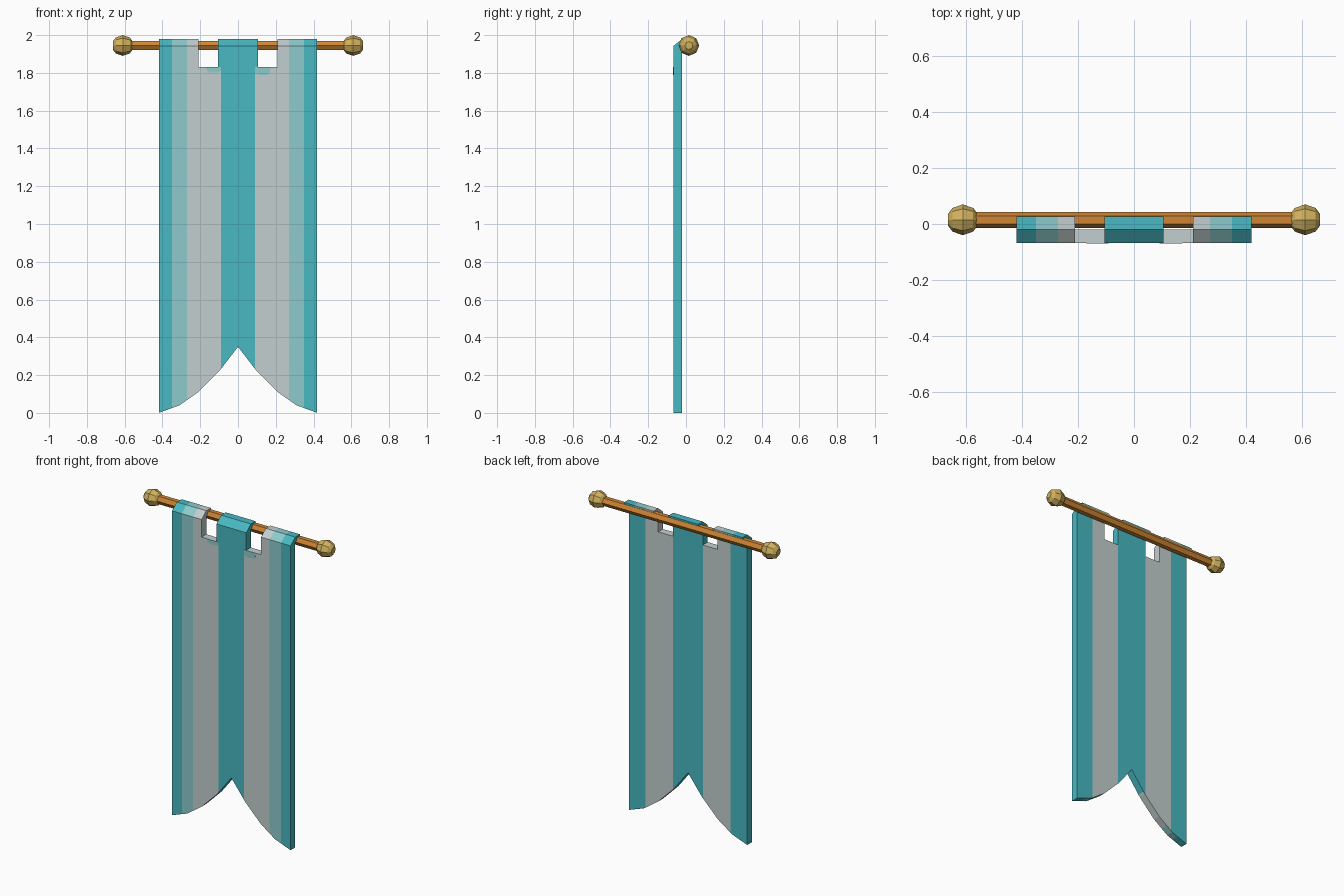
import bpy, bmesh, math
from mathutils import Matrix, Vector

if "Cube" in bpy.data.objects:
    bpy.data.objects.remove(bpy.data.objects["Cube"])


def material(name, rgb):
    m = bpy.data.materials.new(name)
    m.diffuse_color = (*rgb, 1)
    m.use_nodes = True
    m.node_tree.nodes["Principled BSDF"].inputs["Base Color"].default_value = m.diffuse_color
    return m


TEAL = material("teal cloth", (0.065, 0.48, 0.54))
PALE = material("pale teal cloth", (0.27, 0.60, 0.61))
GREY = material("light grey cloth", (0.55, 0.62, 0.62))
WOOD = material("orange wood", (0.62, 0.24, 0.035))
GOLD = material("gold", (0.64, 0.44, 0.11))

ROD_Y, ROD_Z = 0.015, 1.945
FRONT, BACK, NOTCH = -0.067, -0.02, 1.83


def finish(bm, name, mats):
    bmesh.ops.remove_doubles(bm, verts=bm.verts, dist=1e-5)
    bmesh.ops.recalc_face_normals(bm, faces=bm.faces)
    me = bpy.data.meshes.new(name)
    bm.to_mesh(me)
    bm.free()
    for m in mats:
        me.materials.append(m)
    ob = bpy.data.objects.new(name, me)
    bpy.context.collection.objects.link(ob)
    return ob


def lathe_x(name, profile, sides, mat, x=0):
    """Solid of revolution about the rod axis; profile is (offset, radius)."""
    bm = bmesh.new()
    rings = []
    for dx, r in profile:
        rings.append([bm.verts.new((x + dx,
                                    ROD_Y + r * math.cos(2 * math.pi * i / sides),
                                    ROD_Z + r * math.sin(2 * math.pi * i / sides)))
                      for i in range(sides)])
    for a, b in zip(rings, rings[1:]):
        for i in range(sides):
            j = (i + 1) % sides
            bm.faces.new((a[i], a[j], b[j], b[i]))
    bm.faces.new(rings[0])
    bm.faces.new(rings[-1])
    return finish(bm, name, [mat])


# Rod and end knobs
lathe_x("rod", [(-0.6, 0.0285), (0.6, 0.0285)], 6, WOOD)
knob = [(-0.053, 0.021), (-0.037, 0.042), (0, 0.055), (0.037, 0.042), (0.053, 0.021)]
for side, x in (("left", -0.61), ("right", 0.61)):
    lathe_x(side + "_knob", knob, 8, GOLD, x)

# Banner: striped columns, swallow-tail hem, three tabs folded over the rod
HEM = [(0, 0.35), (0.10, 0.22), (0.21, 0.11), (0.31, 0.04), (0.42, 0.0)]
half = [0.09, 0.10, 0.105, 0.21, 0.27, 0.30, 0.31, 0.35, 0.418]
columns = [-x for x in reversed(half)] + [0] + half


def hem(x):
    x = abs(x)
    for (x0, z0), (x1, z1) in zip(HEM, HEM[1:]):
        if x <= x1:
            return z0 + (z1 - z0) * (x - x0) / (x1 - x0)
    return 0


def stripe(x, tab=False, back=False):
    x = abs(x)
    if x < (0.105 if tab or back else 0.09):
        return 0
    if x < (0.30 if back else 0.27):
        return 2
    return 1 if x < 0.35 and not back else 0


TAB = [(FRONT, NOTCH), (FRONT, 1.942), (BACK, 1.98), (0.027, 1.98),
       (0.027, 1.962), (BACK, 1.945), (BACK, NOTCH)]
bm = bmesh.new()


def face(points, colour):
    bm.faces.new([bm.verts.new(p) for p in points]).material_index = colour


for a, b in zip(columns, columns[1:]):
    mid = (a + b) / 2
    has_tab = not 0.105 < abs(mid) < 0.21
    front, back = stripe(mid), stripe(mid, back=True)

    def strip(y0, za, zb, y1, wa, wb, colour):
        face([(a, y0, za), (b, y0, zb), (b, y1, wb), (a, y1, wa)], colour)

    strip(FRONT, hem(a), hem(b), FRONT, NOTCH, NOTCH, front)
    strip(BACK, hem(a), hem(b), BACK, NOTCH, NOTCH, back)
    strip(FRONT, hem(a), hem(b), BACK, hem(a), hem(b), front)
    if has_tab:
        for i, ((y0, z0), (y1, z1)) in enumerate(zip(TAB, TAB[1:])):
            strip(y0, z0, z0, y1, z1, z1, stripe(mid, tab=True, back=i >= 4))
    else:
        strip(FRONT, NOTCH, NOTCH, BACK, NOTCH, NOTCH, 2)

for s in (-1, 1):
    # Outer edges and the sides of each tab
    x = s * half[-1]
    face([(x, FRONT, hem(x)), (x, FRONT, NOTCH), (x, BACK, NOTCH), (x, BACK, hem(x))], 0)
    for x, colour in ((0.105, 0), (0.21, 2), (half[-1], 0)):
        face([(s * x, y, z) for y, z in TAB], colour)
finish(bm, "banner", [TEAL, PALE, GREY])

# Pale patches just under the notches
for name, s, outer, low in (("left_patch", -1, 0.17, 1.803), ("right_patch", 1, 0.172, 1.79)):
    bm = bmesh.new()
    outline = [(0.09, NOTCH), (outer, NOTCH), (outer - 0.003, low + 0.013),
               (outer - 0.017, low), (0.105, low), (0.09, low + 0.008)]
    f = bm.faces.new([bm.verts.new((s * x, FRONT + 0.001, z)) for x, z in outline])
    new = bmesh.ops.extrude_face_region(bm, geom=[f])["geom"]
    bmesh.ops.translate(bm, vec=(0, -0.003, 0),
                        verts=[v for v in new if isinstance(v, bmesh.types.BMVert)])
    finish(bm, name, [PALE])
